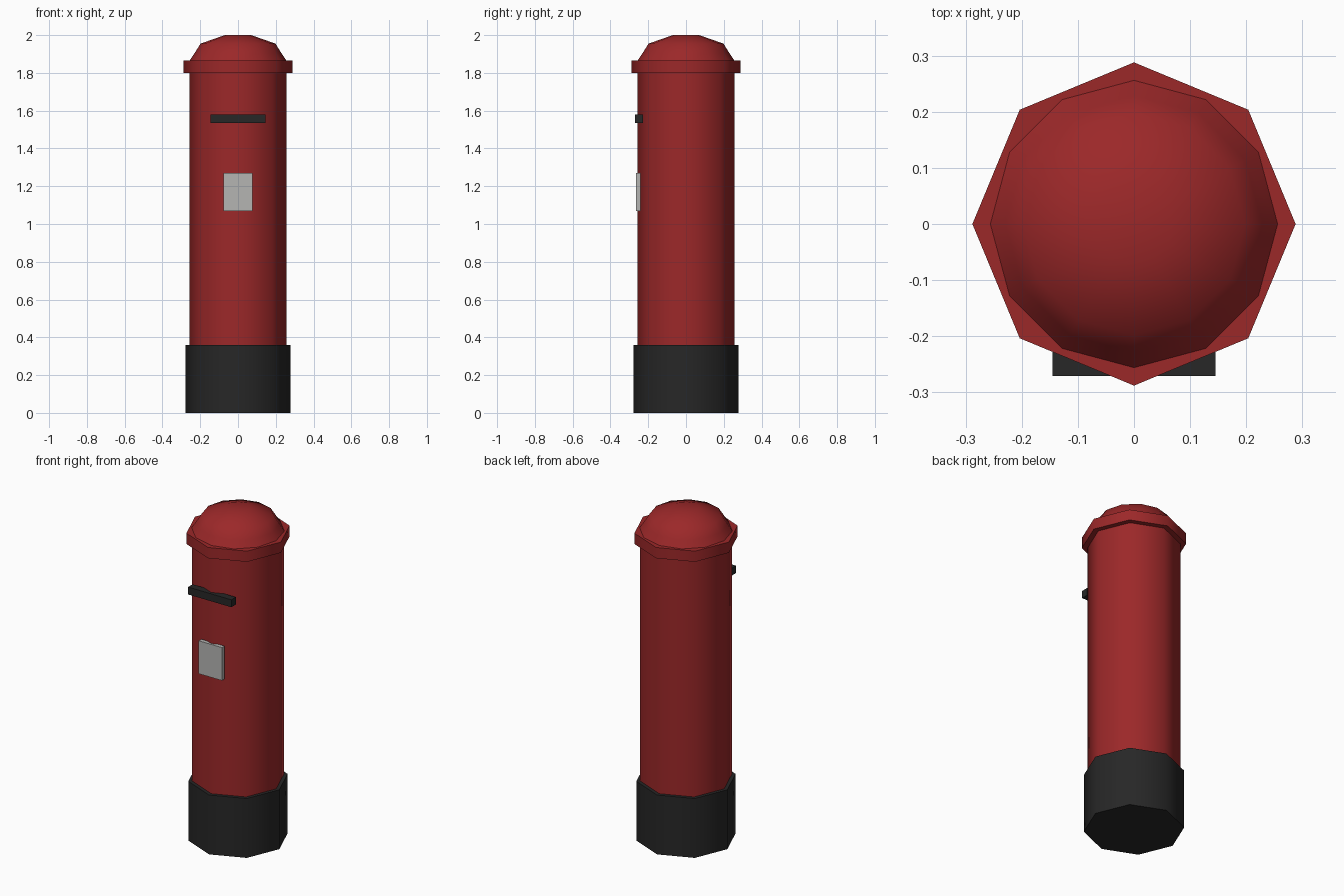
import bpy, bmesh, math

if "Cube" in bpy.data.objects:
    bpy.data.objects.remove(bpy.data.objects["Cube"])


def material(name, rgb):
    m = bpy.data.materials.new(name)
    m.diffuse_color = (*rgb, 1.0)
    m.use_nodes = True
    m.node_tree.nodes["Principled BSDF"].inputs["Base Color"].default_value = m.diffuse_color
    return m


RED = material("post_red", (0.33, 0.021, 0.022))
BLACK = material("soft_black", (0.02, 0.02, 0.02))
GREY = material("pale_grey", (0.46, 0.46, 0.45))


def finish(name, bm, mat, smooth):
    bmesh.ops.recalc_face_normals(bm, faces=bm.faces[:])
    me = bpy.data.meshes.new(name)
    bm.to_mesh(me)
    bm.free()
    me.materials.append(mat)
    ob = bpy.data.objects.new(name, me)
    bpy.context.collection.objects.link(ob)
    if smooth:
        bpy.ops.object.select_all(action='DESELECT')
        ob.select_set(True)
        bpy.context.view_layer.objects.active = ob
        bpy.ops.object.shade_smooth_by_angle(angle=math.radians(60))
    return ob


def turned(name, profile, sides, mat):
    """Closed solid from (radius, height) rings, first vertex on +x."""
    bm = bmesh.new()
    rings = []
    for r, z in profile:
        rings.append([bm.verts.new((r * math.cos(2 * math.pi * i / sides),
                                    r * math.sin(2 * math.pi * i / sides), z))
                      for i in range(sides)])
    for a, b in zip(rings, rings[1:]):
        for i in range(sides):
            j = (i + 1) % sides
            bm.faces.new((a[i], a[j], b[j], b[i]))
    bm.faces.new(rings[0][::-1])
    bm.faces.new(rings[-1])
    return finish(name, bm, mat, True)


def box(name, x, y, z, mat):
    """Box from (min, max) ranges."""
    bm = bmesh.new()
    bmesh.ops.create_cube(bm, size=1)
    for v in bm.verts:
        for k, (lo, hi) in enumerate((x, y, z)):
            v.co[k] = lo if v.co[k] < 0 else hi
    return finish(name, bm, mat, False)


# pillar: plinth, body and projecting collar are octagonal
turned("plinth", [(0.277, 0.0), (0.277, 0.36)], 8, BLACK)
turned("body", [(0.256, 0.36), (0.256, 1.80)], 8, RED)
turned("collar", [(0.288, 1.80), (0.288, 1.865)], 8, RED)

# twelve-sided domed cap
turned("dome", [(0.256, 1.865), (0.229, 1.906), (0.198, 1.955), (0.07, 2.0)], 12, RED)

# front fittings
box("letter_slot", (-0.145, 0.145), (-0.271, -0.228), (1.535, 1.58), BLACK)
box("notice_plate", (-0.078, 0.078), (-0.265, -0.24), (1.07, 1.27), GREY)
